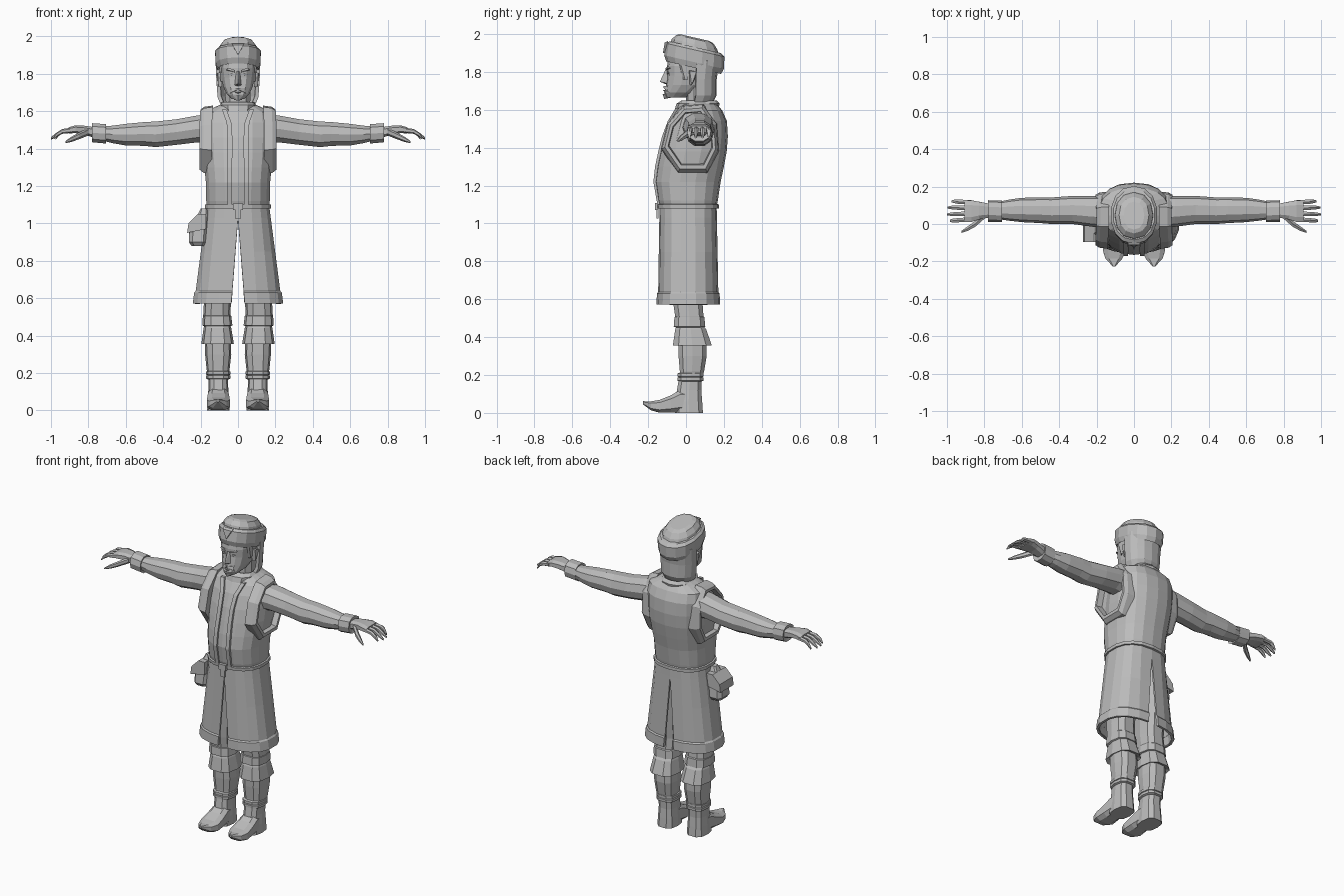
import bpy, bmesh, math
from mathutils import Vector

cloth = bpy.data.materials.new("plain_grey")
cloth.diffuse_color = (0.5, 0.5, 0.5, 1)


def finish(name, bm, mirror=False, thick=0):
    bmesh.ops.recalc_face_normals(bm, faces=bm.faces)
    me = bpy.data.meshes.new(name)
    bm.to_mesh(me)
    bm.free()
    me.materials.append(cloth)
    ob = bpy.data.objects.new(name, me)
    bpy.context.collection.objects.link(ob)
    if thick:
        mod = ob.modifiers.new("thickness", 'SOLIDIFY')
        mod.thickness = thick
        mod.offset = -1
    if mirror:
        ob.modifiers.new("mirror", 'MIRROR').use_clip = False
    return ob


def skin(name, rings, closed=True, caps=True, **kw):
    """Bridge a list of equal-length point rings."""
    bm = bmesh.new()
    vs = [[bm.verts.new(p) for p in r] for r in rings]
    n = len(vs[0])
    for a, b in zip(vs, vs[1:]):
        for i in range(n if closed else n - 1):
            j = (i + 1) % n
            bm.faces.new((a[i], a[j], b[j], b[i]))
    if caps and closed:
        bm.faces.new(vs[0])
        bm.faces.new(vs[-1])
    return finish(name, bm, **kw)


def oval(axis, t, u0, u1, v0, v1, n=12, p=2.4, a0=-90, span=360, tilt=0):
    """Rounded ring across an axis; u and v are the other two axes in order."""
    pts = []
    steps = n if span == 360 else n - 1
    for i in range(n):
        a = math.radians(a0 + span * i / steps)
        c, s = math.cos(a), math.sin(a)
        u = (u0 + u1) / 2 + (u1 - u0) / 2 * math.copysign(abs(c) ** (2 / p), c)
        v = (v0 + v1) / 2 + (v1 - v0) / 2 * math.copysign(abs(s) ** (2 / p), s)
        pts.append({'x': (t, u, v), 'y': (u, t, v), 'z': (u, v, t + tilt * (v - 0.05))}[axis])
    return pts


def loft(name, axis, rows, n=12, p=2.4, a0=-90, tilt=0, **kw):
    return skin(name, [oval(axis, *r, n=n, p=p, a0=a0, tilt=tilt) for r in rows], **kw)


def body(name, rows, **kw):
    """Upright part centred on x: rows of z, half width, front y, back y."""
    return loft(name, 'z', [(z, -h, h, f, b) for z, h, f, b in rows], **kw)


def hull(name, pts, mirror=False):
    bm = bmesh.new()
    for p in pts:
        bm.verts.new(p)
    r = bmesh.ops.convex_hull(bm, input=bm.verts[:])
    bmesh.ops.delete(bm, geom=list({v for v in r["geom_interior"] if isinstance(v, bmesh.types.BMVert)}),
                     context='VERTS')
    return finish(name, bm, mirror)


# Head, neck and hair
body("neck", [(1.56, .075, -.01, .15), (1.64, .068, .0, .135), (1.74, .07, .0, .13)], n=10)
body("head", [(1.665, .035, -.108, .0), (1.69, .06, -.115, .06), (1.73, .08, -.105, .115),
              (1.78, .09, -.098, .13), (1.83, .096, -.1, .14), (1.9, .09, -.09, .15)], n=14)
hull("nose", [(0, -.107, 1.815), (0, -.138, 1.748), (.018, -.1, 1.74), (-.018, -.1, 1.74),
              (0, -.1, 1.732), (.01, -.095, 1.81), (-.01, -.095, 1.81)])
hull("eyebrow", [(.015, -.105, 1.807), (.015, -.108, 1.82), (.055, -.098, 1.82), (.055, -.096, 1.832),
                 (.065, -.08, 1.82), (.03, -.09, 1.82)], True)
hull("eye", [(.02, -.1, 1.795), (.035, -.102, 1.803), (.052, -.092, 1.795), (.035, -.1, 1.787),
             (.035, -.08, 1.795)], True)
hull("moustache", [(0, -.12, 1.725), (0, -.118, 1.715), (.04, -.102, 1.7), (.045, -.09, 1.69),
                   (.03, -.1, 1.725), (0, -.09, 1.72)], True)
hull("lower_lip", [(-.02, -.11, 1.703), (.02, -.11, 1.703), (0, -.121, 1.703), (0, -.112, 1.692), (0, -.09, 1.7)])
hull("chin_beard", [(-.03, -.108, 1.685), (.03, -.108, 1.685), (0, -.124, 1.683), (.02, -.1, 1.66),
                    (-.02, -.1, 1.66), (0, -.115, 1.657), (0, -.06, 1.668)])
hull("ear", [(.085, .015, 1.81), (.085, .02, 1.73), (.105, .03, 1.73), (.112, .055, 1.8),
             (.108, .02, 1.805), (.09, .06, 1.79)], True)
hull("sideburn", [(.085, -.04, 1.85), (.1, -.03, 1.85), (.1, .015, 1.85), (.094, -.005, 1.76), (.08, -.02, 1.76),
                  (.094, .01, 1.76)], True)
skin("back_hair", [oval('z', z, -h, h, -.02, b, n=9, a0=-5, span=190)
                   for z, h, b in ((1.65, .078, .125), (1.68, .09, .142), (1.76, .096, .142), (1.86, .1, .155))],
     closed=False, thick=.02)

# Hat, tilted back
body("hat_band", [(1.835, .09, -.08, .17), (1.82, .112, -.105, .185), (1.85, .122, -.115, .2),
                  (1.915, .125, -.105, .203), (1.93, .112, -.085, .185)], tilt=-.23, n=14, p=2.2)
body("hat_crown", [(1.9, .108, -.088, .18), (1.945, .1, -.075, .165), (1.972, .08, -.05, .145),
                   (1.98, .055, -.03, .12)], tilt=-.23, n=12, p=2.2)
hull("hat_front_peak", [(-.035, -.095, 1.963), (.035, -.095, 1.963), (0, -.122, 1.9), (-.03, -.112, 1.955),
                        (.03, -.112, 1.955), (0, -.1, 1.9)])

# Vest, collar and armholes
body("vest", [(1.08, .168, -.138, .16), (1.12, .172, -.15, .168), (1.22, .174, -.165, .183), (1.3, .182, -.155, .2),
              (1.38, .19, -.138, .215), (1.46, .192, -.118, .221), (1.54, .192, -.088, .216),
              (1.595, .185, -.055, .192), (1.625, .12, -.03, .168), (1.64, .08, -.015, .15)], n=18)
body("collar", [(1.6, .09, -.06, .17), (1.632, .098, -.05, .178), (1.65, .082, -.022, .16),
                (1.63, .07, -.01, .14)], n=12)
edge = [(1.1, .035, -.145), (1.22, .036, -.166), (1.3, .036, -.157), (1.38, .034, -.14), (1.46, .034, -.12),
        (1.54, .04, -.09), (1.61, .065, -.048)]
loft("vest_edge", 'z', [(z, x - .005, x + .022, y - .007, y + .012) for z, x, y in edge],
     n=4, a0=45, p=9, mirror=True)
hole = [(-.115, 1.4), (-.035, 1.285), (.105, 1.285), (.158, 1.39), (.15, 1.52), (.085, 1.612), (-.01, 1.605),
        (-.085, 1.52)]


def hole_ring(x, k):
    return [(x - .05 * max(0, z - 1.5), .03 + (y - .03) * k, 1.46 + (z - 1.46) * k) for y, z in hole]


skin("armhole_trim", [hole_ring(.14, 1.12), hole_ring(.185, 1.08), hole_ring(.207, .98), hole_ring(.207, .86),
                      hole_ring(.17, .82)], mirror=True)

# Sleeves, cuffs and hands
loft("arm", 'x', [(.14, -.02, .15, 1.425, 1.59), (.22, -.015, .15, 1.43, 1.58), (.33, .0, .15, 1.417, 1.56),
                  (.44, .0, .142, 1.405, 1.548), (.5, .005, .142, 1.412, 1.545), (.6, .01, .14, 1.414, 1.535),
                  (.67, .018, .13, 1.427, 1.525), (.74, .028, .115, 1.445, 1.518)], n=10, p=2.2, a0=-72, mirror=True)
loft("cuff", 'x', [(.71, .025, .115, 1.44, 1.52), (.705, .01, .125, 1.425, 1.533), (.78, .012, .127, 1.432, 1.538),
                   (.775, .03, .11, 1.45, 1.52)], n=10, a0=-72, mirror=True)
loft("palm", 'x', [(.76, .035, .108, 1.455, 1.515), (.83, .022, .122, 1.475, 1.525), (.87, .008, .13, 1.482, 1.525),
                   (.905, .008, .13, 1.48, 1.515)], n=8, p=3, a0=-67, mirror=True)
for i, (ya, yb, end) in enumerate([(.117, .121, .975), (.086, .088, .998), (.055, .052, 1.0), (.023, .018, .985)]):
    rows = [(.89, ya, 1.498, .014), (.94, (ya + yb) / 2, 1.492, .013), (.97, yb, 1.474, .012), (end, yb, 1.455, .006)]
    if end < .98:
        rows[2] = (.955, yb, 1.482, .012)
    loft("finger_%d" % (i + 1), 'x', [(x, y - r, y + r, z - r, z + r) for x, y, z, r in rows], n=6, p=2, mirror=True)
loft("thumb", 'x', [(x, y - r, y + r, z - r, z + r) for x, y, z, r in
                    ((.80, .045, 1.49, .02), (.85, .0, 1.468, .018), (.89, -.025, 1.45, .014), (.922, -.042, 1.435, .006))],
     n=6, p=2, mirror=True)

# Belt with buckle
body("belt", [(1.078, .165, -.135, .16), (1.08, .18, -.152, .174), (1.1, .18, -.154, .174), (1.104, .165, -.138, .16)],
     n=18)
loft("buckle", 'y', [(-.163, -.028, .028, 1.07, 1.108), (-.145, -.028, .028, 1.07, 1.108)], n=4, a0=45, p=9)
hull("belt_end", [(x, y, z) for x in (-.014, .014) for y in (-.157, -.145) for z in (1.025, 1.08)])


# Skirt, split front and back
def skirt_ring(z, grow=0):
    k = (1.085 - z) / .515
    h = .17 + .068 * k + grow
    f, b = -.14 - .008 * k - grow, .162 + .01 * k + grow
    gap = .036 * max(0, (1.03 - z) / .46)
    half = oval('z', z, -h, h, f, b, n=10, p=2.5, span=180)
    return [(max(x, gap), y, zz) for x, y, zz in half]


skin("skirt", [skirt_ring(z) for z in (1.085, 1.03, .85, .575)], closed=False, thick=.01, mirror=True)
skin("skirt_hem", [skirt_ring(.638, .001), skirt_ring(.63, .007), skirt_ring(.572, .007)], closed=False, thick=.014,
     mirror=True)

# Pouch on the hip
loft("pouch", 'z', [(.88, -.25, -.18, -.08, .02), (.9, -.265, -.165, -.095, .035), (.97, -.262, -.16, -.09, .03),
                    (1.03, -.225, -.155, -.07, .01), (1.08, -.2, -.165, -.05, -.01)], n=8, p=3.5, a0=-67)
hull("pouch_flap", [(x, y, z) for y in (-.097, .037) for x, z in
                    ((-.17, 1.05), (-.215, 1.05), (-.265, 1.0), (-.272, .95), (-.17, .97))])

# Legs, knee cloths and boots
LEG = dict(n=10, p=2.8, a0=-72, mirror=True)
loft("trouser_leg", 'z', [(1.06, .02, .15, -.09, .12), (.8, .032, .178, -.085, .11), (.58, .038, .182, -.07, .09),
                          (.51, .04, .186, -.06, .095), (.46, .045, .18, -.05, .09)], **LEG)
loft("knee_band", 'z', [(.515, .045, .175, -.05, .09), (.505, .036, .188, -.064, .1), (.455, .03, .19, -.068, .105),
                        (.45, .045, .18, -.05, .09)], **LEG)
loft("knee_cloth", 'z', [(.46, .042, .178, -.052, .095), (.44, .036, .184, -.06, .11), (.355, .022, .196, -.073, .14),
                         (.37, .05, .17, -.04, .1)], **LEG)
loft("shin", 'z', [(.4, .04, .178, -.045, .11), (.3, .036, .176, -.042, .112), (.22, .045, .168, -.035, .098),
                   (.17, .052, .158, -.035, .085)], **LEG)
for z in (.178, .2):
    loft("ankle_wrap", 'z', [(z - .012, .05, .16, -.035, .085), (z - .008, .041, .17, -.048, .096),
                             (z + .008, .041, .17, -.048, .096), (z + .012, .05, .16, -.035, .085)], **LEG)
loft("boot_shaft", 'z', [(.0, .045, .165, -.06, .092), (.06, .048, .162, -.06, .088), (.12, .052, .158, -.05, .083),
                         (.18, .054, .158, -.04, .085)], **LEG)
loft("boot_foot", 'y', [(.06, .055, .155, .0, .12), (-.03, .048, .162, .0, .125), (-.08, .043, .167, .0, .095),
                        (-.14, .04, .17, .0, .07), (-.185, .06, .155, .012, .062), (-.228, .1, .113, .045, .062)],
     n=8, p=3.2, a0=-67, mirror=True)
